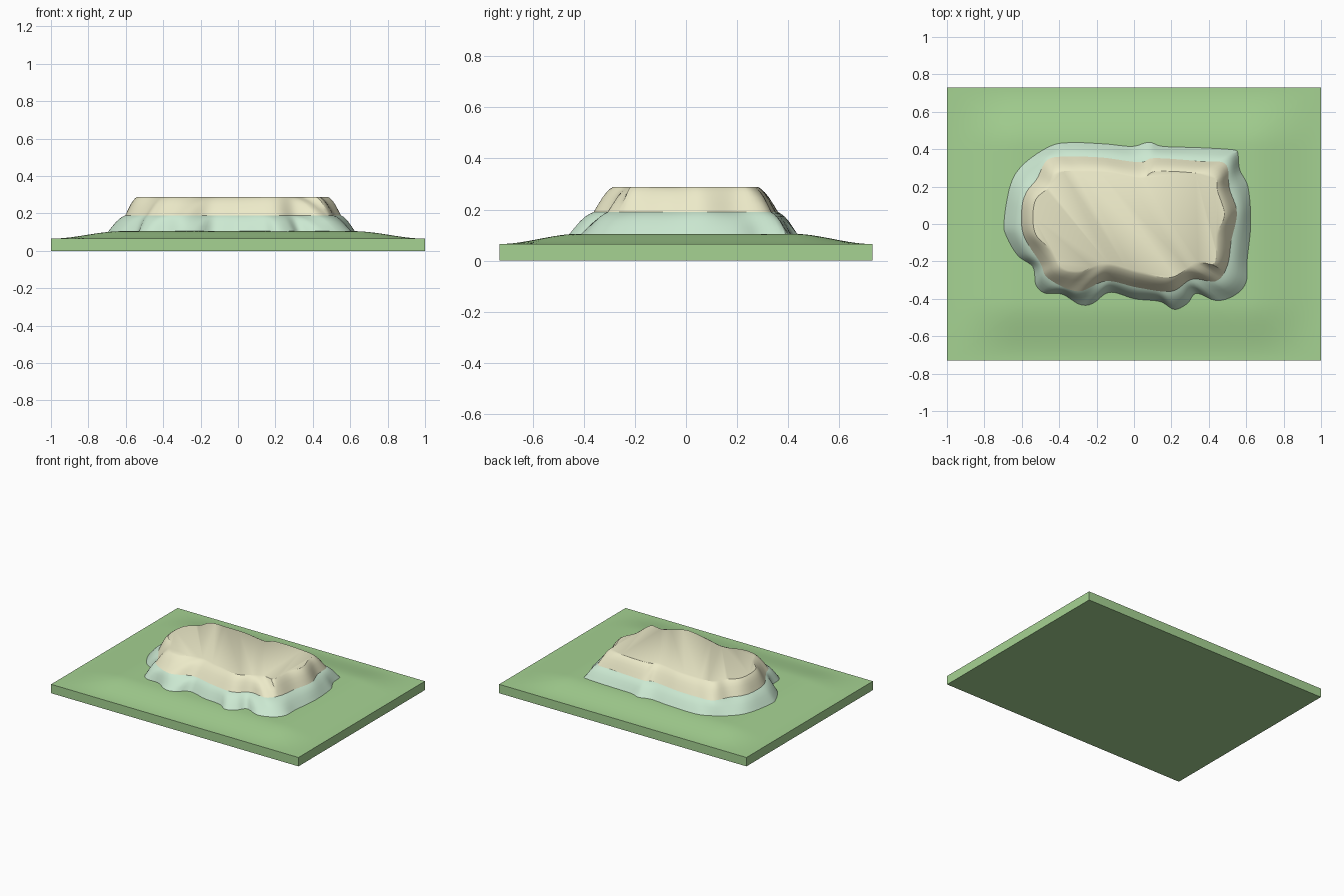
import bpy, bmesh, math
from mathutils import Vector

if "Cube" in bpy.data.objects:
    bpy.data.objects.remove(bpy.data.objects["Cube"])

HX, HY, EDGE_Z, PLAIN_Z = 1.0, 0.73, 0.065, 0.105

# Contour lines of the mesa seen from above
FOOT = [(-.695, .01), (-.66, .21), (-.59, .32), (-.45, .415), (-.34, .435), (-.155, .428),
        (-.01, .415), (.08, .437), (.155, .415), (.35, .408), (.53, .397), (.555, .38),
        (.565, .29), (.61, .195), (.624, 0), (.605, -.19), (.60, -.31), (.54, -.38),
        (.44, -.41), (.335, -.37), (.285, -.425), (.215, -.457), (.14, -.415), (.005, -.40),
        (-.13, -.365), (-.22, -.425), (-.29, -.43), (-.385, -.375), (-.475, -.37),
        (-.525, -.325), (-.54, -.23), (-.62, -.17), (-.68, -.07)]
LEDGE = [(-.60, .08), (-.575, .17), (-.52, .24), (-.46, .345), (-.34, .36), (-.17, .355),
         (.03, .33), (.11, .352), (.36, .335), (.49, .32), (.51, .19), (.55, .06),
         (.52, -.09), (.50, -.22), (.44, -.305), (.31, -.295), (.20, -.36), (.02, -.34),
         (-.15, -.305), (-.30, -.36), (-.46, -.29), (-.50, -.21), (-.59, -.06)]
CREST = [(-.53, .12), (-.45, .20), (-.41, .275), (-.28, .28), (-.13, .275), (.04, .245),
         (.11, .28), (.30, .275), (.43, .25), (.445, .18), (.483, .05), (.44, -.06),
         (.43, -.21), (.33, -.205), (.20, -.285), (.03, -.255), (-.15, -.21), (-.28, -.25),
         (-.38, -.235), (-.44, -.14), (-.53, -.045)]

# Directions around the centre, including the exact slab corners
corner = math.atan2(HY, HX)
ANGLES = sorted([math.tau * i / 236 for i in range(236)] +
                [corner, math.pi - corner, math.pi + corner, math.tau - corner])


def spline(pts, steps=10):
    """Closed smooth curve through the points."""
    n, out = len(pts), []
    for i in range(n):
        a, b, c, d = (Vector(pts[(i + k) % n]) for k in (-1, 0, 1, 2))
        for s in range(steps):
            t = s / steps
            out.append(.5 * (2 * b + (c - a) * t + (2 * a - 5 * b + 4 * c - d) * t * t
                             + (3 * b - a - 3 * c + d) * t ** 3))
    return out


def polar(pts):
    """Resample a contour along the shared directions."""
    ar = sorted((math.atan2(p.y, p.x) % math.tau, p.length) for p in spline(pts))
    ar = [(ar[-1][0] - math.tau, ar[-1][1])] + ar + [(ar[0][0] + math.tau, ar[0][1])]
    ring, j = [], 0
    for a in ANGLES:
        while ar[j + 1][0] < a:
            j += 1
        (a0, r0), (a1, r1) = ar[j], ar[j + 1]
        r = r0 + (r1 - r0) * (a - a0) / max(a1 - a0, 1e-9)
        ring.append(Vector((r * math.cos(a), r * math.sin(a))))
    return ring


def smooth(t):
    t = min(max(t, 0), 1)
    return t * t * (3 - 2 * t)


def ground(p):
    """Gentle swell rising from the slab edges."""
    return EDGE_Z + (PLAIN_Z - EDGE_Z) * smooth((HX - abs(p.x)) / .38) * smooth((HY - abs(p.y)) / .31)


def loft(name, rings, color, cap=False):
    bm = bmesh.new()
    vr = [[bm.verts.new(p) for p in r] for r in rings]
    n = len(ANGLES)
    for lo, hi in zip(vr, vr[1:]):
        for i in range(n):
            k = (i + 1) % n
            bm.faces.new((lo[i], lo[k], hi[k], hi[i]))
    if cap == 'top':
        bm.faces.new(vr[-1])
    elif cap == 'bottom':
        bm.faces.new(vr[0][::-1])
    me = bpy.data.meshes.new(name)
    bm.to_mesh(me)
    bm.free()
    ob = bpy.data.objects.new(name, me)
    bpy.context.collection.objects.link(ob)
    mat = bpy.data.materials.new(name)
    mat.diffuse_color = (*color, 1)
    mat.use_nodes = True
    mat.node_tree.nodes["Principled BSDF"].inputs["Base Color"].default_value = mat.diffuse_color
    me.materials.append(mat)
    bpy.ops.object.select_all(action='DESELECT')
    ob.select_set(True)
    bpy.context.view_layer.objects.active = ob
    bpy.ops.object.shade_smooth_by_angle(angle=math.radians(32))


foot, ledge, crest = polar(FOOT), polar(LEDGE), polar(CREST)
rim = []
for a in ANGLES:
    c, s = math.cos(a), math.sin(a)
    k = min(HX / max(abs(c), 1e-9), HY / max(abs(s), 1e-9))
    rim.append(Vector((c * k, s * k)))

# Ground slab: bottom, walls, and swelling top up to the mesa foot
rings = [[(p.x, p.y, 0) for p in rim]]
for i in range(17):
    mix = [a.lerp(b, i / 16) for a, b in zip(rim, foot)]
    rings.append([(p.x, p.y, ground(p)) for p in mix])
loft("ground_slab", rings, (.38, .65, .29), 'bottom')


def tier(low, high, z_low, z_high, profile):
    return [[(*a.lerp(b, t), z + (z_high - z) * h) for a, b, z in zip(low, high, z_low)]
            for t, h in profile]


# Lower slope and upper slope with its flat plateau
BULGE = [(0, 0), (.23, .31), (.45, .59), (.65, .79), (.85, .93), (1, 1)]
loft("lower_slope", tier(foot, ledge, [ground(p) for p in foot], .19, BULGE), (.6, .81, .64))
loft("upper_plateau", tier(ledge, crest, [.19] * len(ledge), .288, BULGE), (.84, .82, .58), 'top')
